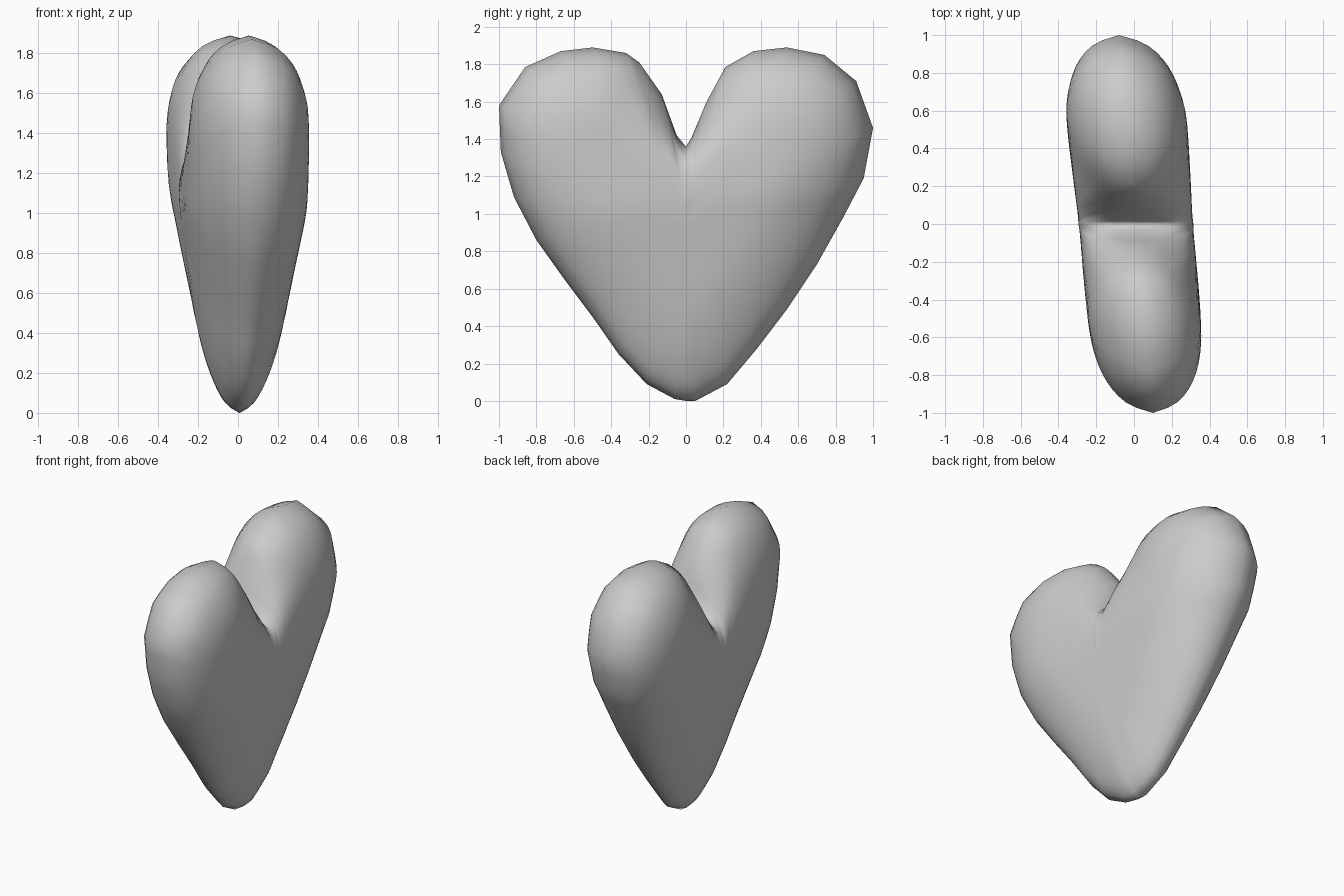
import bpy, bmesh, math
from mathutils import Vector

if "Cube" in bpy.data.objects:
    bpy.data.objects.remove(bpy.data.objects["Cube"])

# Heart outline in (y, z), running from the bottom tip around the +y lobe and back
outline = [(0, 0), (.05, 0), (.22, .09), (.38, .28), (.54, .49), (.70, .73), (.84, .98),
           (.95, 1.19), (1, 1.46), (.91, 1.71), (.74, 1.85), (.54, 1.89), (.36, 1.87),
           (.21, 1.785), (.11, 1.6), (.03, 1.41), (0, 1.36), (-.05, 1.42), (-.13, 1.64),
           (-.25, 1.81), (-.32, 1.86), (-.5, 1.89), (-.67, 1.87), (-.86, 1.785),
           (-1, 1.58), (-.99, 1.33), (-.92, 1.09), (-.8, .86), (-.65, .65),
           (-.5, .45), (-.36, .25), (-.21, .09), (-.06, .01)]
pts = [Vector(p) for p in outline]
edges = [(pts[i], pts[(i + 1) % len(pts)]) for i in range(len(pts))]
rim = [a.lerp(b, f) for a, b in edges for f in (0, .5)]
centre, notch = Vector((0, .95)), Vector((0, 1.36))


def edge_distance(p):
    best = 9
    for a, b in edges:
        ab = b - a
        t = max(0, min(1, (p - a).dot(ab) / ab.length_squared))
        best = min(best, (p - a - ab * t).length)
    return best


def half_thickness(p):
    # Rounded rim, tighter near the cleft, tapering toward the tip
    full = min(.15 + .15 * p.y, .31 + .02 * p.x)
    radius = .08 + .37 * min(1, (p - notch).length / .4)
    d = min(1, edge_distance(p) / radius)
    return full * math.sqrt(max(0, 1 - (1 - d) ** 2))


bm = bmesh.new()


def add_vert(p, side):
    # The lobes lean in opposite directions across the thickness
    return bm.verts.new((.01 - .09 * p.x + side * half_thickness(p), p.x, p.y))


# Front and back shells: rings from the rim inward, sharing the rim
RINGS, N = 18, len(rim)
rim_ring = [add_vert(p, 0) for p in rim]
for side in (1, -1):
    prev = rim_ring
    for k in range(1, RINGS):
        s = 1 - (k / RINGS) ** 2 * .55 - (k / RINGS) * .45
        ring = [add_vert(centre.lerp(p, s), side) for p in rim]
        for i in range(N):
            j = (i + 1) % N
            bm.faces.new((prev[i], prev[j], ring[j], ring[i]))
        prev = ring
    mid = add_vert(centre, side)
    for i in range(N):
        bm.faces.new((prev[i], prev[(i + 1) % N], mid))

# Relax ridges on the inner surface, keeping the rim fixed
inner = [v for v in bm.verts if v not in set(rim_ring)]
for _ in range(3):
    bmesh.ops.smooth_vert(bm, verts=inner, factor=.5, use_axis_x=True)
bmesh.ops.recalc_face_normals(bm, faces=bm.faces[:])

mesh = bpy.data.meshes.new("heart")
bm.to_mesh(mesh)
bm.free()
heart = bpy.data.objects.new("heart", mesh)
bpy.context.collection.objects.link(heart)
for poly in mesh.polygons:
    poly.use_smooth = True
